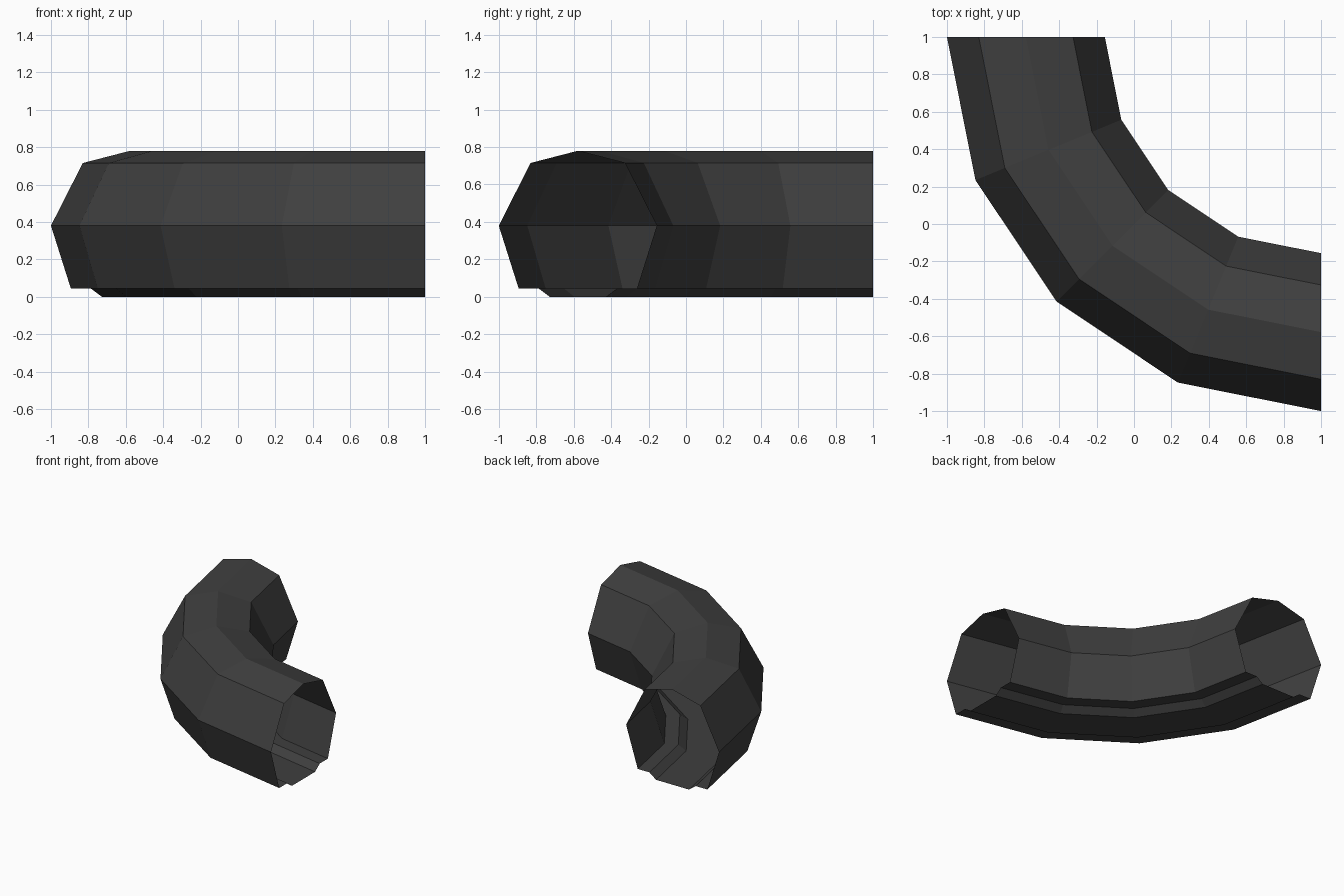
import bpy, bmesh, math
from mathutils import Vector

cube = bpy.data.objects.get("Cube")
if cube:
    bpy.data.objects.remove(cube)

# Dark grey material
grey = bpy.data.materials.new("dark grey")
grey.use_nodes = True
colour = (0.05, 0.05, 0.05, 1)
grey.diffuse_color = colour
grey.node_tree.nodes["Principled BSDF"].inputs["Base Color"].default_value = colour

# Half cross-section: sideways offset from the tube's middle, height
MIDDLE = 1.578
half = [(0.0, 0.78), (0.252, 0.715), (0.422, 0.38),
        (0.316, 0.045), (0.21, 0.045), (0.15, 0.0)]
section = half + [(-x, z) for x, z in reversed(half[1:])]

# Open-ended tube: the section swept a quarter turn around the bend centre
bend = Vector((1, 1, 0))
bm = bmesh.new()
ring = [bm.verts.new(bend + Vector((-MIDDLE - x, 0, z))) for x, z in section]
edges = [bm.edges.new((a, b)) for a, b in zip(ring, ring[1:] + ring[:1])]
bmesh.ops.spin(bm, geom=ring + edges, cent=bend, axis=(0, 0, 1),
               angle=math.pi / 2, steps=4, use_duplicate=False)
bmesh.ops.recalc_face_normals(bm, faces=bm.faces)

# Make sure the top faces point up
top = max(bm.faces, key=lambda f: f.calc_center_median().z)
if top.normal.z < 0:
    bmesh.ops.reverse_faces(bm, faces=bm.faces)

mesh = bpy.data.meshes.new("curved_tube")
bm.to_mesh(mesh)
bm.free()
mesh.materials.append(grey)
tube = bpy.data.objects.new("curved_tube", mesh)
bpy.context.collection.objects.link(tube)
